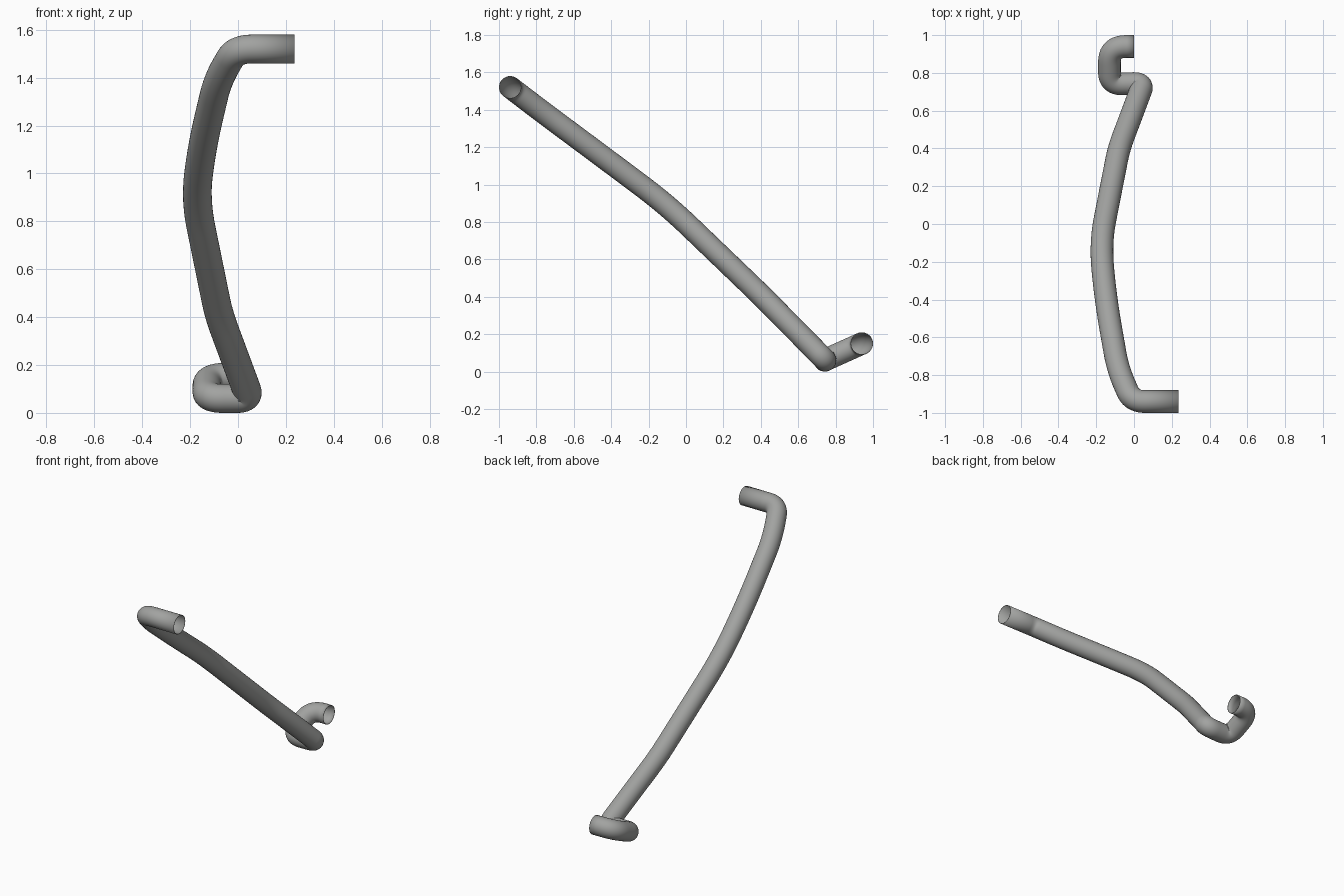
import bpy, bmesh, math
from mathutils import Vector

if "Cube" in bpy.data.objects:
    bpy.data.objects.remove(bpy.data.objects["Cube"])

RADIUS = 0.06
SIDES = 32

# Hose centre line: corner point, distance at which its rounding starts
PATH = [
    ((0.235, -0.94, 1.52), 0),
    ((-0.01, -0.94, 1.52), 0.07),
    ((-0.085, -0.77, 1.39), 0.11),
    ((-0.15, -0.40, 1.115), 0.20),
    ((-0.178, -0.10, 0.89), 0.17),
    ((-0.08, 0.40, 0.41), 0.09),
    ((0.05, 0.745, 0.06), 0.055),
    ((-0.13, 0.74, 0.06), 0.07),
    ((-0.13, 0.94, 0.15), 0.09),
    ((0.0, 0.94, 0.15), 0),
]


def rounded_path(path, steps=10):
    pts = [Vector(p) for p, _ in path]
    out = [pts[0]]
    for i in range(1, len(pts) - 1):
        p, d = pts[i], path[i][1]
        a = p + (pts[i - 1] - p).normalized() * d
        b = p + (pts[i + 1] - p).normalized() * d
        for s in range(steps + 1):
            t = s / steps
            out.append(a * (1 - t) ** 2 + p * 2 * t * (1 - t) + b * t * t)
    return out + [pts[-1]]


def sweep_tube(name, pts, radius, material):
    bm = bmesh.new()
    rings, side, last = [], Vector((0, 0, 1)), None
    for i, p in enumerate(pts):
        tangent = (pts[min(i + 1, len(pts) - 1)] - pts[max(i - 1, 0)]).normalized()
        if last is not None:
            side = last.rotation_difference(tangent) @ side
        side = (side - tangent * side.dot(tangent)).normalized()
        up = tangent.cross(side)
        last = tangent
        rings.append([bm.verts.new(p + (side * math.cos(a) + up * math.sin(a)) * radius)
                      for a in (2 * math.pi * k / SIDES for k in range(SIDES))])
    for r0, r1 in zip(rings, rings[1:]):
        for k in range(SIDES):
            n = (k + 1) % SIDES
            bm.faces.new((r0[k], r0[n], r1[n], r1[k])).smooth = True
    mesh = bpy.data.meshes.new(name)
    bm.to_mesh(mesh)
    bm.free()
    mesh.materials.append(material)
    obj = bpy.data.objects.new(name, mesh)
    bpy.context.collection.objects.link(obj)
    return obj


grey = bpy.data.materials.new("hose grey")
grey.diffuse_color = (0.36, 0.365, 0.355, 1)
grey.use_nodes = True
grey.node_tree.nodes["Principled BSDF"].inputs["Base Color"].default_value = grey.diffuse_color

# Open-ended bent hose with a thin wall
hose = sweep_tube("hose", rounded_path(PATH), RADIUS, grey)
wall = hose.modifiers.new("wall", 'SOLIDIFY')
wall.thickness = 0.003
wall.offset = -1
bpy.context.view_layer.objects.active = hose
hose.select_set(True)
bpy.ops.object.shade_smooth_by_angle(angle=math.radians(40))
